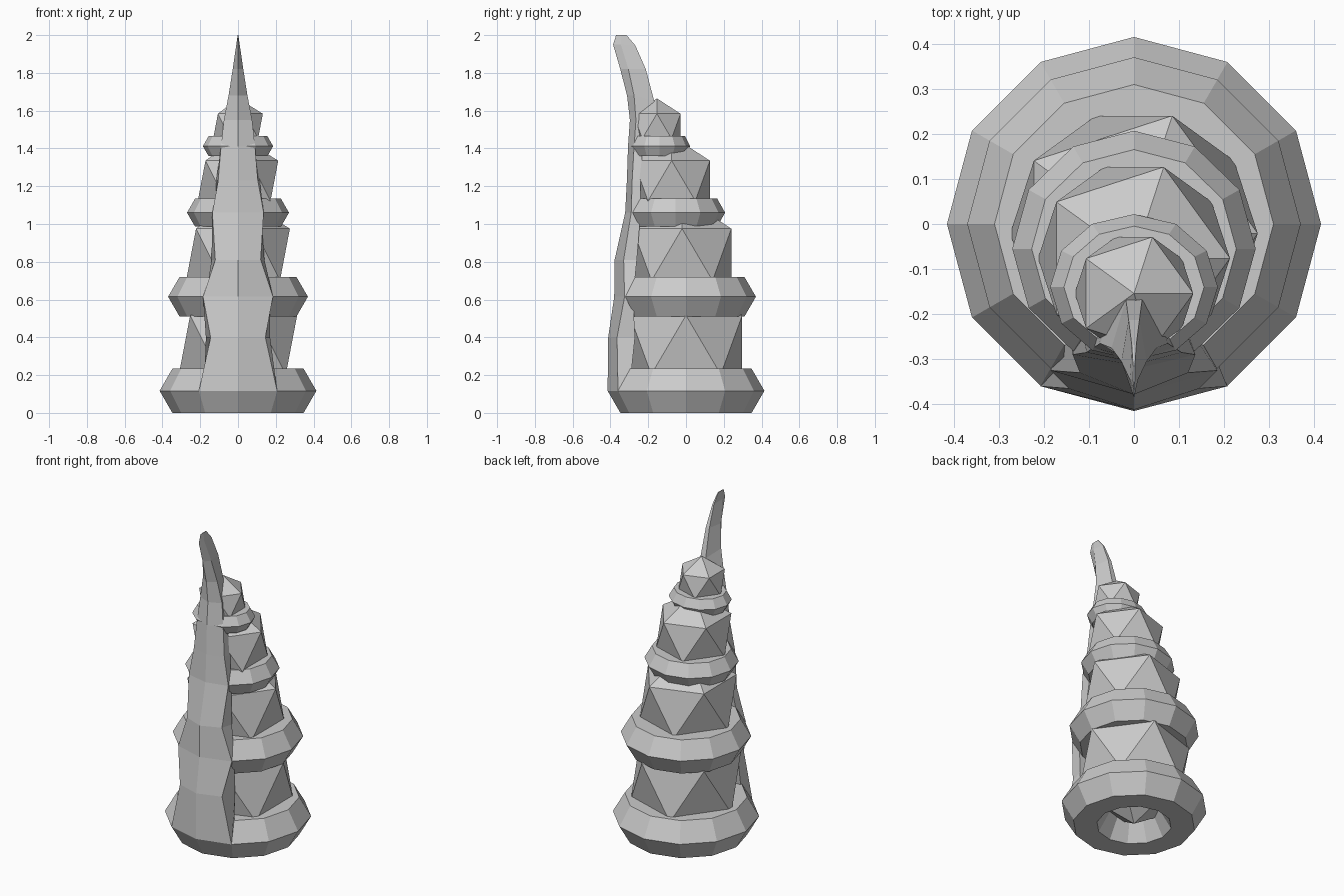
import bpy, math
from mathutils import Matrix


def add_mesh(name, verts, faces):
    me = bpy.data.meshes.new(name)
    me.from_pydata(verts, [], faces)
    me.update()
    ob = bpy.data.objects.new(name, me)
    bpy.context.collection.objects.link(ob)
    return ob


def ring(name, y, z, major, minor, y_scale=1.0):
    bpy.ops.mesh.primitive_torus_add(major_segments=12, minor_segments=6,
                                     major_radius=major, minor_radius=minor,
                                     location=(0, y, z))
    ob = bpy.context.object
    ob.name = name
    ob.data.transform(Matrix.Diagonal((1, y_scale, 1, 1)))


def stone(name, y, z, radius):
    bpy.ops.mesh.primitive_ico_sphere_add(subdivisions=1, radius=radius,
                                          location=(0, y, z))
    bpy.context.object.name = name


# Hexagonal-section rings, bottom to top
for i, (y, z, major, minor, ys) in enumerate([
        (0, 0.117, 0.28, 0.135, 1.0),
        (0, 0.615, 0.249, 0.121, 1.0),
        (-0.055, 1.06, 0.184, 0.086, 0.97),
        (-0.14, 1.412, 0.125, 0.061, 0.87)]):
    ring(f"ring_{i + 1}", y, z, major, minor, ys)

# Faceted stones between the rings
for i, (y, z, r) in enumerate([(0, 0.36, 0.35), (-0.021, 0.838, 0.307),
                               (-0.076, 1.229, 0.238), (-0.154, 1.518, 0.147)]):
    stone(f"faceted_stone_{i + 1}", y, z, r)

# Front spine rising into a forward-curled horn:
# front z, front y, side half-width, side y, back half-width, back y, back z
rows = [
    (0.117, -0.415, 0.207, -0.36, 0.18, -0.30, 0.117),
    (0.40, -0.412, 0.145, -0.365, 0.17, -0.27, 0.40),
    (0.615, -0.38, 0.185, -0.325, 0.17, -0.28, 0.615),
    (0.81, -0.378, 0.12, -0.33, 0.14, -0.26, 0.81),
    (1.06, -0.322, 0.136, -0.29, 0.12, -0.24, 1.06),
    (1.23, -0.313, 0.105, -0.285, 0.115, -0.24, 1.23),
    (1.41, -0.307, 0.09, -0.275, 0.085, -0.23, 1.41),
    (1.55, -0.297, 0.075, -0.265, 0.05, -0.19, 1.55),
    (1.68, -0.312, 0.05, -0.275, 0.018, -0.168, 1.65),
    (1.82, -0.348, 0.028, -0.305, 0.012, -0.213, 1.82),
    (1.95, -0.386, 0.009, -0.345, 0.005, -0.268, 1.945),
    (2.00, -0.37, 0.002, -0.345, 0.002, -0.315, 2.00),
]
verts, faces = [], []
for z, yf, w, ys, xb, yb, zb in rows:
    verts += [(0, yf, z), (w, ys, z), (xb, yb, zb), (-xb, yb, zb), (-w, ys, z)]
for r in range(len(rows) - 1):
    for k in range(5):
        a, b = r * 5 + k, r * 5 + (k + 1) % 5
        faces.append((a, b, b + 5, a + 5))
n = len(verts)
faces += [(4, 3, 2, 1, 0), tuple(range(n - 5, n))]
add_mesh("front_horn", verts, faces)
